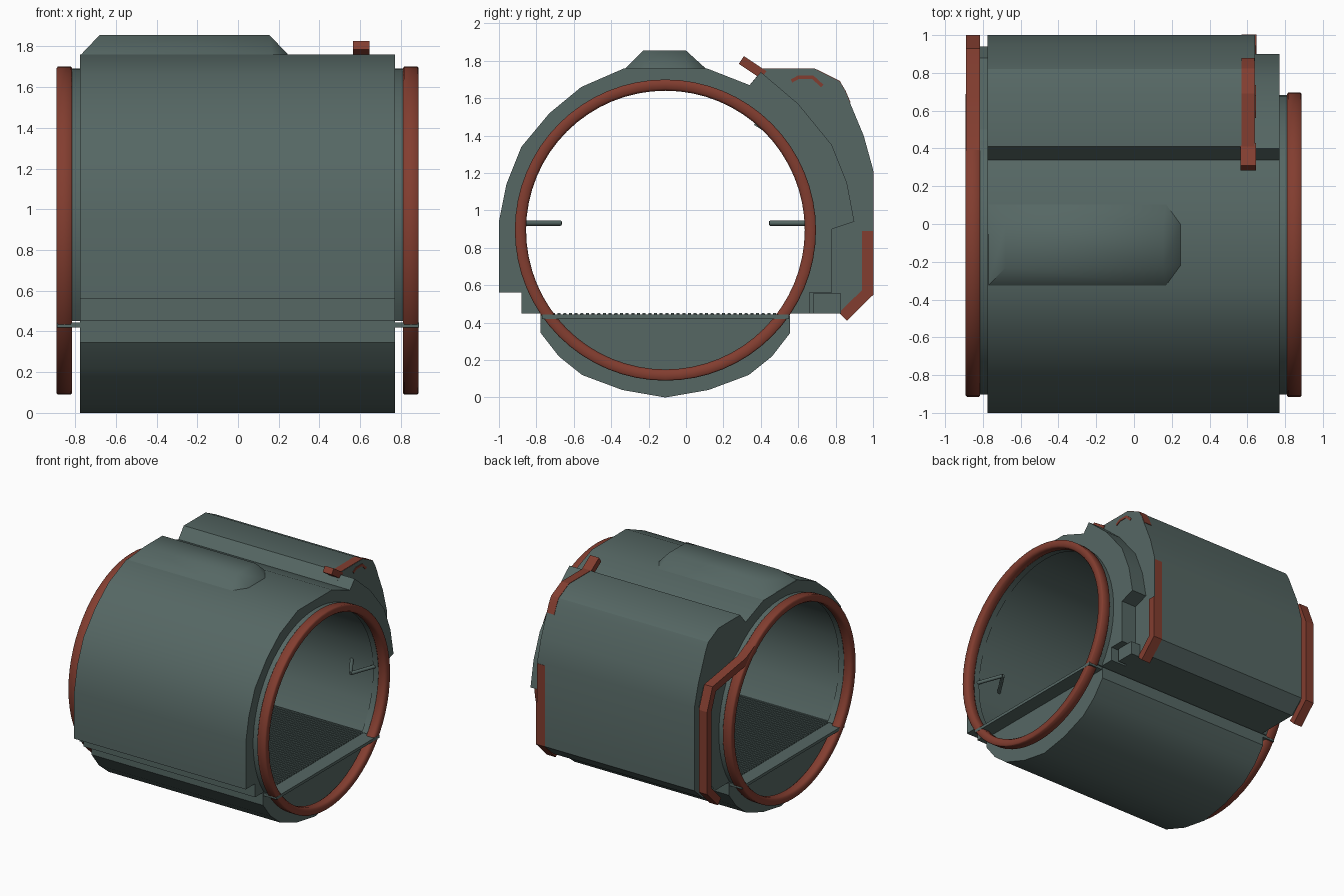
import bpy, bmesh, math
from mathutils import Vector

if "Cube" in bpy.data.objects:
    bpy.data.objects.remove(bpy.data.objects["Cube"])

CY, CZ = -0.11, 0.895          # centre of the tube in y, z


def material(name, col):
    m = bpy.data.materials.new(name)
    m.diffuse_color = (*col, 1)
    m.use_nodes = True
    m.node_tree.nodes["Principled BSDF"].inputs["Base Color"].default_value = m.diffuse_color
    return m


TEAL = material("grey_green", (0.092, 0.136, 0.127))
RED = material("rust_red", (0.225, 0.047, 0.029))


def finish(bm, name, mat, angle=28):
    bmesh.ops.recalc_face_normals(bm, faces=bm.faces)
    me = bpy.data.meshes.new(name)
    bm.to_mesh(me)
    bm.free()
    ob = bpy.data.objects.new(name, me)
    bpy.context.collection.objects.link(ob)
    me.materials.append(mat)
    bpy.ops.object.select_all(action='DESELECT')
    ob.select_set(True)
    bpy.context.view_layer.objects.active = ob
    if angle:
        bpy.ops.object.shade_smooth_by_angle(angle=math.radians(angle))
    return ob


def prism(name, pts, x0, x1, mat, angle=28):
    """Extrude a closed (y, z) outline from x0 to x1."""
    bm = bmesh.new()
    a = [bm.verts.new((x0, y, z)) for y, z in pts]
    b = [bm.verts.new((x1, y, z)) for y, z in pts]
    n = len(pts)
    for i in range(n):
        j = (i + 1) % n
        bm.faces.new((a[i], a[j], b[j], b[i]))
    bm.faces.new(a)
    bm.faces.new(b)
    return finish(bm, name, mat, angle)


def box(name, x0, x1, y0, y1, z0, z1, mat=TEAL):
    return prism(name, [(y0, z0), (y1, z0), (y1, z1), (y0, z1)], x0, x1, mat, 0)


def arc(r, a0, a1, n):
    return [(CY + r * math.cos(a0 + (a1 - a0) * i / n),
             CZ + r * math.sin(a0 + (a1 - a0) * i / n)) for i in range(n + 1)]


def open_arc(r, n=40):
    """Arc over the top, ending on both sides at the floor line."""
    a = math.asin((0.45 - CZ) / r)
    return arc(r, a, math.pi - a, n)


def band(name, path, t, x0, x1, mat):
    """Strip following a (y, z) path, with thickness t to the path's right."""
    inner = []
    for i, p in enumerate(path):
        p = Vector(p)
        d = []
        if i > 0:
            d.append((p - Vector(path[i - 1])).normalized())
        if i < len(path) - 1:
            d.append((Vector(path[i + 1]) - p).normalized())
        ns = [Vector((v.y, -v.x)) for v in d]
        m = sum(ns, Vector((0, 0))).normalized()
        inner.append(tuple(p + m * t / m.dot(ns[0])))
    return prism(name, list(path) + inner[::-1], x0, x1, mat, 20)


# upper shell: shared left and roof outline, then the door side
left_roof = [(-0.88, 0.45), (-0.88, 0.56), (-1, 0.56), (-1, 0.94), (-0.96, 1.14),
             (-0.88, 1.34), (-0.73, 1.52), (-0.56, 1.66), (-0.33, 1.76),
             (0.11, 1.76), (0.34, 1.67)]
door_side = [(0.41, 1.755), (0.69, 1.755), (0.82, 1.69), (0.85, 1.64), (0.95, 1.40),
             (1.0, 1.22), (1.0, 0.55), (0.89, 0.45)]
frame_side = [(0.40, 1.74), (0.60, 1.57), (0.78, 1.35), (0.86, 1.15), (0.90, 0.94),
              (0.78, 0.90), (0.78, 0.56), (0.66, 0.56), (0.66, 0.45)]
inside = open_arc(0.77, 15)
prism("upper_shell", left_roof + door_side + inside, -0.775, 0.64, TEAL)
prism("shell_end_frame", left_roof + frame_side + inside, 0.64, 0.77, TEAL)
box("door_sill_block", 0.63, 0.72, 0.68, 0.83, 0.45, 0.555)

# roof fairing with sloped ends
bm = bmesh.new()
for x, y0, y1, z in ((-0.775, -0.33, 0.11, 1.755), (0.17, -0.33, 0.11, 1.755),
                     (0.25, -0.22, 0.0, 1.755), (-0.68, -0.23, 0.0, 1.855),
                     (0.155, -0.23, 0.0, 1.855)):
    bm.verts.new((x, y0, z))
    bm.verts.new((x, y1, z))
bmesh.ops.convex_hull(bm, input=bm.verts)
finish(bm, "roof_fairing", TEAL, 60)

# solid lower hull, mirrored half outline
half = [(0.23, 0.04), (0.445, 0.12), (0.57, 0.22), (0.667, 0.345), (0.667, 0.43)]
hull = [(CY, 0)] + [(CY + y, z) for y, z in half] + [(CY - y, z) for y, z in half[::-1]]
prism("lower_hull", hull, -0.775, 0.77, TEAL)

# ribbed floor, ribs running along x
ribs, fy0, fy1 = 44, -0.777, 0.557
step = (fy1 - fy0) / ribs
prof = [(fy1, 0.418), (fy0, 0.418)]
for i in range(ribs):
    y = fy0 + i * step
    prof += [(y, 0.452), (y + step * 0.5, 0.452), (y + step * 0.55, 0.438), (y + step * 0.95, 0.438)]
prof.append((fy1, 0.438))
prism("ribbed_floor", prof, -0.775, 0.77, TEAL, 0)
for s in (-1, 1):
    xs = sorted((s * 0.765, s * 0.888))
    box("floor_end_plate", *xs, -0.77, 0.55, 0.42, 0.443)

# end collars and red seal rings
section = [(-0.5, 0.757), (-0.5, 0.798), (-0.42, 0.805), (0.42, 0.805), (0.5, 0.798),
           (0.5, 0.757), (0.3, 0.745), (-0.3, 0.745)]
for name, xc, c0, c1 in (("left", -0.8525, -0.82, -0.77), ("right", 0.8485, 0.765, 0.815)):
    prism(name + "_collar", open_arc(0.755) + open_arc(0.795)[::-1], c0, c1, TEAL)
    bm = bmesh.new()
    N = 64
    rows = []
    for i in range(N):
        a = 2 * math.pi * i / N
        rows.append([bm.verts.new((xc + u * 0.077, CY + r * math.cos(a), CZ + r * math.sin(a)))
                     for u, r in section])
    for i in range(N):
        p, q = rows[i], rows[(i + 1) % N]
        for k in range(len(section)):
            l = (k + 1) % len(section)
            bm.faces.new((p[k], p[l], q[l], q[k]))
    finish(bm, name + "_seal_ring", RED, 60)

# red door seal at the left end, with a thinner teal backing
left_path = [(0.39, 1.525), (0.50, 1.47), (0.93, 1.40), (1.0, 1.22), (1.0, 0.55), (0.86, 0.41)]
band("left_door_seal", left_path, 0.06, -0.89, -0.815, RED)
back_path = [(0.39, 1.50), (0.50, 1.43), (0.88, 1.36), (0.94, 1.21), (0.94, 0.57), (0.85, 0.48)]
band("left_seal_backing", back_path, 0.05, -0.82, -0.77, TEAL)

# red door seals at the right end, set almost flush in the door skin
band("right_door_seal", [(1.002, 1.21), (1.002, 0.89)], 0.02, 0.57, 0.638, RED)
band("right_door_seal_lower", [(1.002, 0.89), (1.002, 0.55), (0.86, 0.41)], 0.06, 0.57, 0.648, RED)
band("top_door_seal", [(0.40, 1.758), (0.69, 1.758), (0.822, 1.693), (0.853, 1.64), (0.88, 1.577)],
     0.03, 0.57, 0.638, RED)
band("top_seal_hook", [(0.31, 1.825), (0.43, 1.745)], 0.05, 0.565, 0.645, RED)
band("top_seal_edge", [(0.56, 1.70), (0.60, 1.722), (0.68, 1.722), (0.735, 1.672)],
     0.018, 0.63, 0.645, RED)


# V-shaped grab handles on both side walls
def rod(name, p, q, r=0.014):
    p, q = Vector(p), Vector(q)
    bm = bmesh.new()
    bmesh.ops.create_cone(bm, segments=10, radius1=r, radius2=r, depth=(q - p).length, cap_ends=True)
    rot = (q - p).to_track_quat('Z', 'Y').to_matrix().to_4x4()
    rot.translation = (p + q) / 2
    bmesh.ops.transform(bm, matrix=rot, verts=bm.verts)
    finish(bm, name, TEAL, 45)


for s in (-1, 1):
    for dx in (-0.14, 0.08):
        rod("grab_handle", (0.70, CY + s * 0.56, 0.932), (0.70 + dx, CY + s * 0.775, 0.932))
